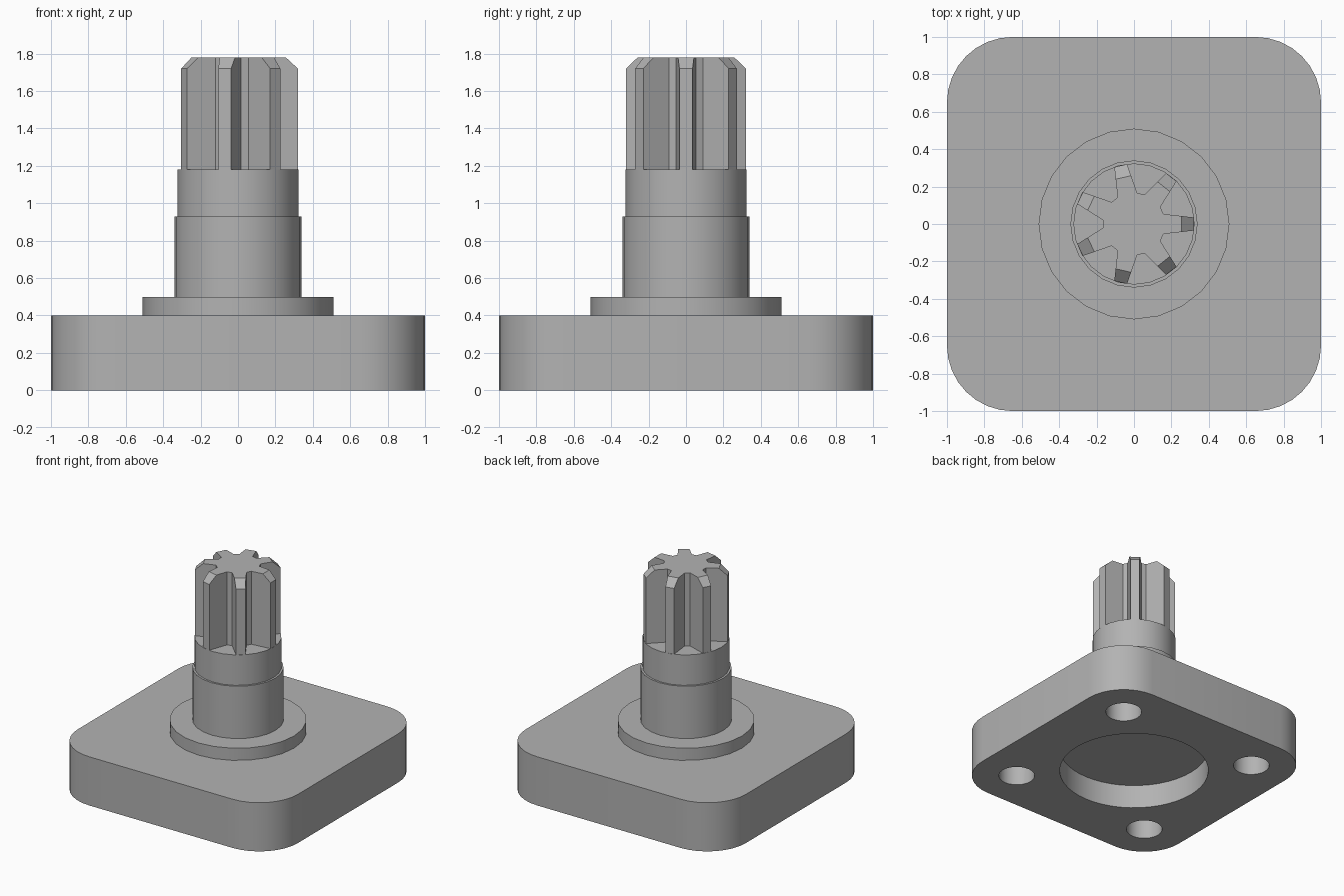
import bpy, bmesh, math
from mathutils import Vector

cube = bpy.data.objects.get("Cube")
if cube:
    bpy.data.objects.remove(cube, do_unlink=True)

GREY = (0.45, 0.45, 0.45, 1)
grey = bpy.data.materials.new("plain grey")
grey.use_nodes = True
grey.diffuse_color = GREY
grey.node_tree.nodes["Principled BSDF"].inputs["Base Color"].default_value = GREY


def loft(name, rings):
    """Closed solid through stacked rings with equal point counts."""
    bm = bmesh.new()
    loops = [[bm.verts.new(p) for p in ring] for ring in rings]
    n = len(loops[0])
    for low, high in zip(loops, loops[1:]):
        for i in range(n):
            j = (i + 1) % n
            bm.faces.new((low[i], low[j], high[j], high[i]))
    bm.faces.new(loops[0][::-1])
    bm.faces.new(loops[-1])
    mesh = bpy.data.meshes.new(name)
    bm.to_mesh(mesh)
    bm.free()
    obj = bpy.data.objects.new(name, mesh)
    bpy.context.collection.objects.link(obj)
    mesh.materials.append(grey)
    return obj


def smooth(obj):
    bpy.ops.object.select_all(action="DESELECT")
    obj.select_set(True)
    bpy.context.view_layer.objects.active = obj
    bpy.ops.object.shade_smooth_by_angle(angle=math.radians(30))


def cylinder(name, radius, z0, z1, x=0, y=0, sides=24):
    angles = [math.tau * i / sides for i in range(sides)]
    return loft(name, [[(x + radius * math.cos(a), y + radius * math.sin(a), z)
                        for a in angles] for z in (z0, z1)])


# Rounded square base
CORNER, REACH, STEPS = 0.35, 0.65, 8
outline = []
for q, (sx, sy) in enumerate([(1, 1), (-1, 1), (-1, -1), (1, -1)]):
    for s in range(STEPS + 1):
        a = math.pi / 2 * (q + s / STEPS)
        outline.append((sx * REACH + CORNER * math.cos(a),
                        sy * REACH + CORNER * math.sin(a)))
base = loft("base", [[(x, y, z) for x, y in outline] for z in (0, 0.4)])

# Central pocket and four blind corner holes in the underside
cutters = [cylinder("pocket_cutter", 0.58, -0.1, 0.2, sides=48)]
for sx in (-1, 1):
    for sy in (-1, 1):
        cutters.append(cylinder("hole_cutter", 0.14, -0.1, 0.25, sx * REACH, sy * REACH))
for cutter in cutters:
    cutter.hide_render = True
    cut = base.modifiers.new("cut", "BOOLEAN")
    cut.operation, cut.solver, cut.object = "DIFFERENCE", "EXACT", cutter
    bpy.context.view_layer.objects.active = base
    bpy.ops.object.modifier_apply(modifier=cut.name)
    bpy.data.objects.remove(cutter, do_unlink=True)
smooth(base)

# Collar and stepped shaft
smooth(cylinder("collar", 0.51, 0.4, 0.5))
smooth(cylinder("lower_shaft", 0.34, 0.5, 0.93))
smooth(cylinder("upper_shaft", 0.324, 0.93, 1.18))

# Seven-tooth splined end with chamfered tooth tips
TEETH = 7
tip = Vector((0.32, 0.035))
root = Vector((0.158, 0.0535))
chamfer_tip = tip.lerp(root, 0.4)


def spline_ring(tip_point, z):
    ring = []
    for i in range(TEETH):
        a = math.tau * i / TEETH
        for p, side in ((root, -1), (tip_point, -1), (tip_point, 1), (root, 1)):
            x, y = p.x, p.y * side
            ring.append((x * math.cos(a) - y * math.sin(a),
                         x * math.sin(a) + y * math.cos(a), z))
    return ring


loft("splined_end", [spline_ring(tip, 1.18), spline_ring(tip, 1.72),
                     spline_ring(chamfer_tip, 1.78)])
